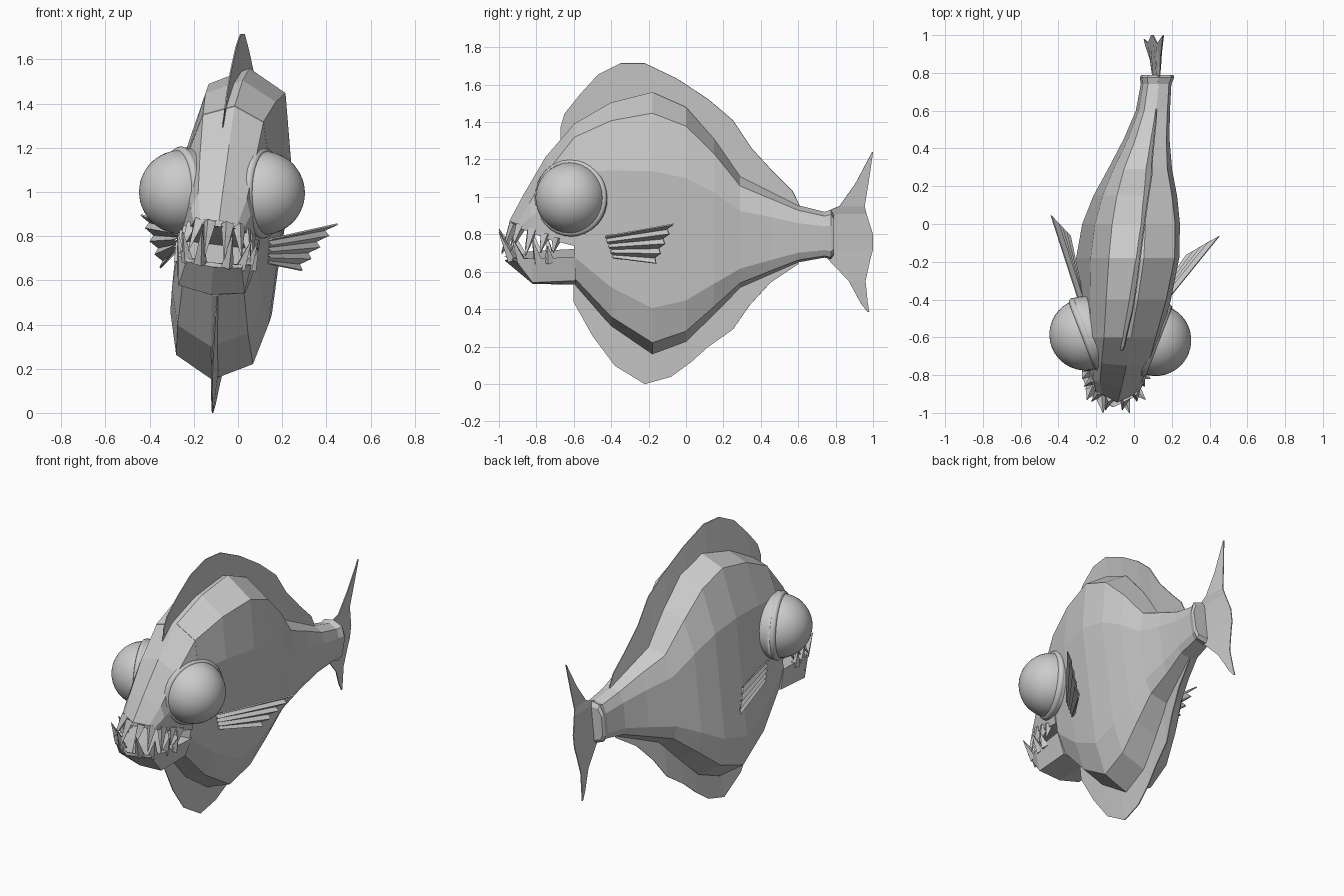
import bpy, bmesh, math
from mathutils import Vector

if "Cube" in bpy.data.objects:
    bpy.data.objects.remove(bpy.data.objects["Cube"])

SPINE = [(-1, -.09), (-.6, -.08), (-.2, -.035), (0, -.015), (.2, .015), (.4, .06), (.6, .105), (.8, .13), (1, .108)]


def lerp_table(table, y):
    for (a, va), (b, vb) in zip(table, table[1:]):
        if y <= b:
            return va + (vb - va) * (y - a) / (b - a)
    return table[-1][1]


def P(lx, y, z):
    """Bent spine plus a slight roll of the whole fish."""
    return Vector((lerp_table(SPINE, y) + lx + .12 * (z - .85), y, z - .12 * lx))


def finish(bm, name, smooth=False):
    bmesh.ops.recalc_face_normals(bm, faces=bm.faces)
    for f in bm.faces:
        f.smooth = smooth
    me = bpy.data.meshes.new(name)
    bm.to_mesh(me)
    bm.free()
    ob = bpy.data.objects.new(name, me)
    bpy.context.collection.objects.link(ob)
    return ob


def loft(name, sections):
    """sections: (y, right half outline top to bottom, how far the sides sweep back)"""
    bm = bmesh.new()
    rings = []
    for y, half, bow in sections:
        full = half + [(-x, z) for x, z in half[-2:0:-1]]
        rings.append([bm.verts.new(P(x, y + bow * abs(x), z)) for x, z in full])
    n = len(rings[0])
    for a, b in zip(rings, rings[1:]):
        for i in range(n):
            bm.faces.new((a[i], a[(i + 1) % n], b[(i + 1) % n], b[i]))
    bm.faces.new(rings[0])
    bm.faces.new(rings[-1])
    return finish(bm, name)


def sheet(name, row_a, row_b, thick=.01):
    """thin strip between two rows of points"""
    bm = bmesh.new()
    a = [bm.verts.new(p) for p in row_a]
    b = [bm.verts.new(p) for p in row_b]
    for i in range(len(a) - 1):
        bm.faces.new((a[i], a[i + 1], b[i + 1], b[i]))
    ob = finish(bm, name)
    m = ob.modifiers.new("thickness", 'SOLIDIFY')
    m.thickness, m.offset = thick, 0
    return ob


# Body: y, top, bottom, half width
BODY = [(-.6, 1.39, .53, .185), (-.4, 1.505, .30, .215), (-.18, 1.56, .15, .235), (0, 1.48, .22, .225),
        (.15, 1.31, .37, .197), (.29, 1.11, .515, .155), (.45, 1.03, .585, .11), (.6, .955, .65, .083),
        (.74, .92, .675, .075), (.775, .93, .667, .085), (.79, .905, .69, .08)]


def body_half(top, bot, w):
    h = top - bot
    return [(0, top), (w * .74, top - .065 * h), (w, top - .28 * h), (w * .95, bot + .2 * h),
            (w * .74, bot + .065 * h), (0, bot)]


loft("body", [(y, body_half(t, b, w), 0) for y, t, b, w in BODY])

# Upper head and lower jaw
loft("upper_head", [
    (-.945, [(0, .87), (.085, .865), (.115, .855), (.115, .845), (0, .845)], .5),
    (-.87, [(0, 1.01), (.11, .98), (.135, .91), (.13, .825), (0, .83)], .3),
    (-.75, [(0, 1.215), (.125, 1.155), (.155, .98), (.155, .79), (0, .80)], .1),
    (-.598, [(0, 1.39), (.137, 1.334), (.185, 1.149), (.185, .76), (0, .76)], 0)])
loft("lower_jaw", [
    (-.97, [(0, .68), (.13, .685), (.125, .67), (0, .66)], .5),
    (-.82, [(0, .67), (.165, .69), (.15, .56), (0, .535)], 0),
    (-.59, [(0, .67), (.183, .70), (.15, .57), (0, .53)], 0)])

# Teeth: base (lx, y, z) to tip
TEETH = [((.04, -.915, .86), (.045, -.985, .70)), ((.09, -.88, .86), (.12, -.94, .72)),
         ((.12, -.82, .84), (.16, -.86, .70)), ((.14, -.75, .82), (.165, -.78, .72)),
         ((.155, -.69, .80), (.17, -.71, .72)),
         ((.06, -.925, .67), (.07, -1.0, .82)), ((.12, -.88, .67), (.155, -.93, .80)),
         ((.145, -.79, .67), (.18, -.82, .79)), ((.16, -.73, .67), (.185, -.74, .76))]
bm = bmesh.new()
for base, tip in TEETH:
    for s in (1, -1):
        a, b = P(s * base[0], *base[1:]), P(s * tip[0], *tip[1:])
        d = b - a
        mat = d.to_track_quat('Z', 'Y').to_matrix().to_4x4()
        mat.translation = (a + b) / 2
        bmesh.ops.create_cone(bm, cap_ends=True, segments=4, radius1=.03, radius2=.002, depth=d.length, matrix=mat)
finish(bm, "teeth")

# Eyes with socket shells and rounded rims
for side, s, c in (("right", 1, (.113, -.615, .995)), ("left", -1, (-.258, -.585, 1.0))):
    c = Vector(c)
    n = Vector((.93 * s, -.36, 0)).normalized()
    q = n.to_track_quat('Z', 'Y')
    mat = q.to_matrix().to_4x4()
    mat.translation = c
    bm = bmesh.new()
    bmesh.ops.create_uvsphere(bm, u_segments=32, v_segments=20, radius=.19, matrix=mat)
    finish(bm, side + "_eye", True)
    bm = bmesh.new()
    bmesh.ops.create_uvsphere(bm, u_segments=32, v_segments=20, radius=.203, matrix=mat)
    bmesh.ops.bisect_plane(bm, geom=bm.verts[:] + bm.edges[:] + bm.faces[:], plane_co=c, plane_no=n, clear_outer=True)
    finish(bm, side + "_eye_socket", True)
    bpy.ops.mesh.primitive_torus_add(major_segments=32, minor_segments=8, major_radius=.185, minor_radius=.022,
                                     location=c, rotation=q.to_euler())
    bpy.context.object.name = side + "_eyelid_rim"
    bpy.ops.object.shade_smooth()

# Dorsal and belly fins follow the body outline, swaying slightly left at the front
TOP = [(-1, .8), (-.945, .87), (-.75, 1.215)] + [(r[0], r[1]) for r in BODY]
BOT = [(-1, .6)] + [(r[0], r[2]) for r in BODY]
DORSAL = [(-.655, 1.3), (-.67, 1.37), (-.65, 1.44), (-.57, 1.54), (-.47, 1.65), (-.35, 1.71), (-.22, 1.71),
          (-.05, 1.63), (.12, 1.52), (.25, 1.41), (.35, 1.26), (.47, 1.13), (.57, 1.03), (.61, .95)]
BELLY = [(-.6, .54), (-.6, .44), (-.5, .26), (-.38, .1), (-.22, .002), (-.08, .04), (.03, .12), (.12, .2),
         (.25, .29), (.34, .42), (.45, .54), (.6, .64)]
for name, outline, table, off, sway in (("dorsal_fin", DORSAL, TOP, -.04, -.04), ("belly_fin", BELLY, BOT, .04, .025)):
    edge, inner = [], []
    for y, z in outline:
        x = sway * min(1, max(0, (.25 - y) / .5))
        yi = max(y, -.6) if off > 0 else y
        edge.append(P(x, y, z))
        inner.append(P(x, yi, lerp_table(table, yi) + off))
    sheet(name, edge, inner, .006)

# Tail fin: z, front edge y, back edge y
TAIL = [(1.24, .995, 1.0), (1.07, .905, .975), (.95, .82, .955), (.91, .72, .965), (.80, .74, 1.0), (.72, .74, 1.0),
        (.665, .76, .985), (.55, .87, .96), (.43, .935, .972), (.385, .97, .98)]
sheet("tail_fin", [P(0, a, z) for z, a, b in TAIL], [P(0, b, z) for z, a, b in TAIL], .006)

# Pleated side fins, the left one swept further back
for side, s, shift in (("right", 1, (0, 0, .005)), ("left", -1, (-.035, .11, -.06))):
    root, tips = [], []
    for i in range(9):
        t, ridge = i / 8, 1 - i % 2
        r = Vector((.195 + .025 * ridge, -.43 + .04 * t, .815 - .115 * t))
        e = Vector((.445 - .125 * t + .02 * ridge, -.065 - .095 * t, .905 - .225 * t)) + Vector(shift)
        e = r + (e - r) * (.93 + .07 * ridge)
        root.append(P(s * r.x, r.y, r.z))
        tips.append(P(s * e.x, e.y, e.z))
    sheet(side + "_side_fin", root, tips, .008)
